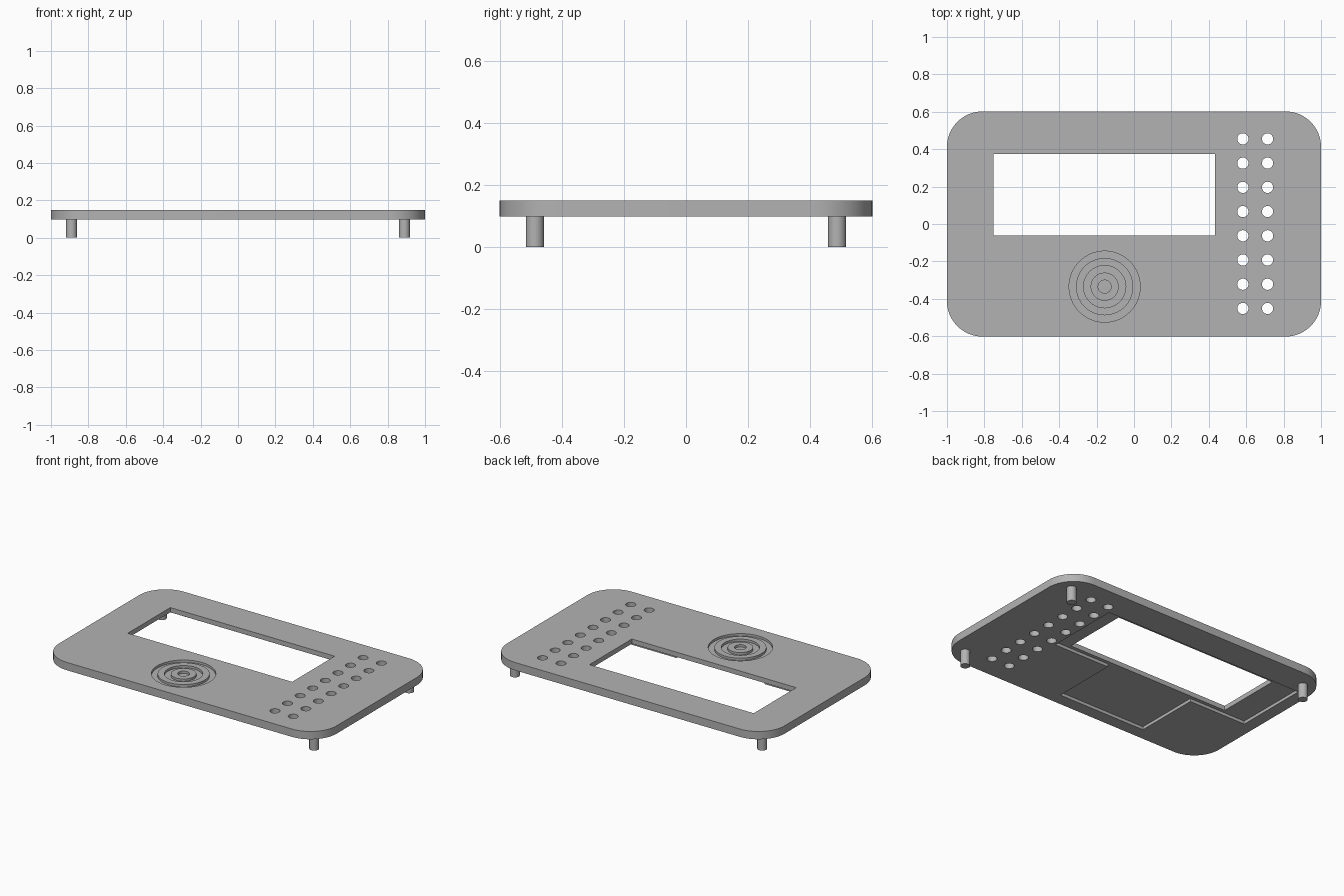
import bpy
import bmesh
from math import cos, sin, tau
from mathutils import Matrix, Vector

if "Cube" in bpy.data.objects:
    bpy.data.objects.remove(bpy.data.objects["Cube"])

BOTTOM, TOP = 0.098, 0.149
RECESS_DEPTH, GROOVE_DEPTH = 0.02, 0.015

grey = bpy.data.materials.new("plain grey")
grey.use_nodes = True
grey.diffuse_color = (0.45, 0.45, 0.45, 1)
grey.node_tree.nodes["Principled BSDF"].inputs["Base Color"].default_value = grey.diffuse_color


def add_prism(bm, outline, z0, z1):
    """Closed solid with the given outline, from z0 up to z1."""
    face = bm.faces.new([bm.verts.new((x, y, z0)) for x, y in outline])
    new = bmesh.ops.extrude_face_region(bm, geom=[face], use_keep_orig=True)["geom"]
    verts = [g for g in new if isinstance(g, bmesh.types.BMVert)]
    bmesh.ops.translate(bm, verts=verts, vec=(0, 0, z1 - z0))


def add_ring(bm, centre, r0, r1, z0, z1):
    """Square-section ring made by spinning its profile."""
    x, y = centre
    corners = [(r0, z0), (r1, z0), (r1, z1), (r0, z1)]
    verts = [bm.verts.new((x + r, y, z)) for r, z in corners]
    edges = [bm.edges.new((verts[i - 1], verts[i])) for i in range(4)]
    bmesh.ops.spin(bm, geom=verts + edges, cent=(x, y, 0), axis=(0, 0, 1),
                   angle=tau, steps=64, use_merge=True)


def circle(x, y, r, n=32):
    return [(x + r * cos(tau * i / n), y + r * sin(tau * i / n)) for i in range(n)]


def rectangle(x0, x1, y0, y1):
    return [(x0, y0), (x1, y0), (x1, y1), (x0, y1)]


def rounded_rectangle(hx, hy, r, n=16):
    points = []
    for k, (sx, sy) in enumerate([(1, 1), (-1, 1), (-1, -1), (1, -1)]):
        for i in range(n + 1):
            a = tau / 4 * (k + i / n)
            points.append((sx * (hx - r) + r * cos(a), sy * (hy - r) + r * sin(a)))
    return points


def finish(name, bm):
    bmesh.ops.remove_doubles(bm, verts=bm.verts, dist=1e-5)
    bmesh.ops.recalc_face_normals(bm, faces=bm.faces)
    mesh = bpy.data.meshes.new(name)
    bm.to_mesh(mesh)
    bm.free()
    mesh.materials.append(grey)
    obj = bpy.data.objects.new(name, mesh)
    bpy.context.collection.objects.link(obj)
    return obj


def activate(obj):
    bpy.ops.object.select_all(action="DESELECT")
    obj.select_set(True)
    bpy.context.view_layer.objects.active = obj


def cut(target, cutter):
    cutter.hide_render = True
    activate(target)
    mod = target.modifiers.new("cut", "BOOLEAN")
    mod.operation, mod.solver, mod.object = "DIFFERENCE", "EXACT", cutter
    bpy.ops.object.modifier_apply(modifier=mod.name)
    bpy.data.objects.remove(cutter)


# Cover plate with rounded corners
bm = bmesh.new()
add_prism(bm, rounded_rectangle(1, 0.602, 0.19), BOTTOM, TOP)
plate = finish("cover_plate", bm)

# T-shaped recess in the underside
bm = bmesh.new()
recess = [(-0.92, 0.41), (-0.92, -0.085), (-0.505, -0.085), (-0.505, -0.52),
          (0.13, -0.52), (0.13, -0.085), (0.535, -0.085), (0.535, 0.41)]
add_prism(bm, recess, BOTTOM - 0.05, BOTTOM + RECESS_DEPTH)
cut(plate, finish("recess_cutter", bm))

# Display window and two columns of button holes
bm = bmesh.new()
add_prism(bm, rectangle(-0.75, 0.433, -0.062, 0.375), 0, 0.3)
for x in (0.582, 0.714):
    for row in range(8):
        add_prism(bm, circle(x, 0.455 - row * 0.1295, 0.03), 0, 0.3)
cut(plate, finish("opening_cutter", bm))

# Concentric speaker grooves in the top
bm = bmesh.new()
speaker = (-0.157, -0.335)
floor = TOP - GROOVE_DEPTH
for r0, r1 in ((0.153, 0.19), (0.075, 0.113)):
    add_ring(bm, speaker, r0, r1, floor, TOP + 0.05)
add_prism(bm, circle(*speaker, 0.035), floor, TOP + 0.05)
cut(plate, finish("groove_cutter", bm))

# Three round feet; the front right corner has none
feet = []
for name, x, y in (("front_left_foot", 0.89, -0.488), ("back_left_foot", 0.89, 0.488),
                   ("back_right_foot", -0.89, 0.488)):
    bm = bmesh.new()
    add_prism(bm, circle(x, y, 0.029), 0, BOTTOM + 0.005)
    feet.append(finish(name, bm))

# Smooth curved walls, sharp edges
for obj in [plate] + feet:
    activate(obj)
    bpy.ops.object.shade_smooth_by_angle(angle=0.6)
